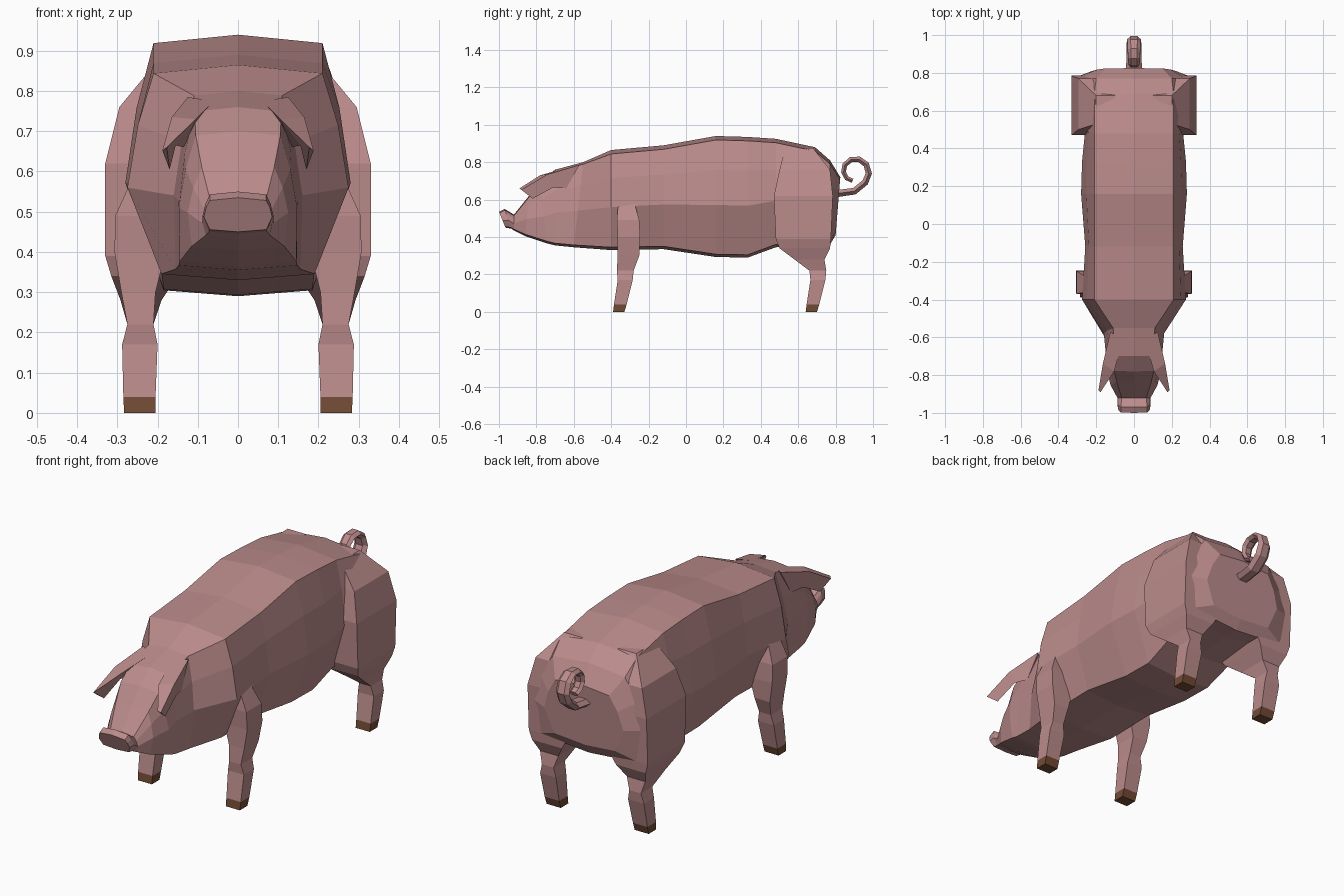
import bpy, bmesh, math
from mathutils import Vector

if "Cube" in bpy.data.objects:
    bpy.data.objects.remove(bpy.data.objects["Cube"])


def material(name, rgb):
    m = bpy.data.materials.new(name)
    m.diffuse_color = (*rgb, 1)
    m.use_nodes = True
    m.node_tree.nodes["Principled BSDF"].inputs["Base Color"].default_value = m.diffuse_color
    return m


SKIN = material("skin", (0.50, 0.26, 0.26))
HOOF = material("hoof", (0.17, 0.07, 0.035))


def loft(name, rings, mat, mirror=False):
    """Bridge equal-length rings of points, cap both ends."""
    bm = bmesh.new()
    vs = [[bm.verts.new(p) for p in r] for r in rings]
    n = len(vs[0])
    for a, b in zip(vs, vs[1:]):
        for i in range(n):
            j = (i + 1) % n
            bm.faces.new((a[i], a[j], b[j], b[i]))
    bm.faces.new(vs[0])
    bm.faces.new(vs[-1])
    bmesh.ops.recalc_face_normals(bm, faces=bm.faces)
    me = bpy.data.meshes.new(name)
    bm.to_mesh(me)
    bm.free()
    me.materials.append(mat)
    ob = bpy.data.objects.new(name, me)
    bpy.context.collection.objects.link(ob)
    if mirror:
        ob.modifiers.new("mirror", 'MIRROR').use_mirror_merge = False
    return ob


def body_ring(y, top, bottom, x_top, x_mid, x_bot, lean=0):
    """Ten-sided section: flat back, bulging sides, narrower belly."""
    h = top - bottom
    half = [(0, top), (x_top, top - .1 * x_top), (x_top + .6 * (x_mid - x_top), bottom + .72 * h),
            (x_mid, bottom + .43 * h), (x_bot, bottom + .08 * x_bot), (0, bottom)]
    outline = half + [(-x, z) for x, z in half[-2:0:-1]]
    return [(x, y + lean * (z - bottom) / h, z) for x, z in outline]


# Body and head, snout to rump
body = [
    (-.965, .535, .45, .07, .085, .07, -.035),
    (-.935, .55, .445, .07, .088, .072, -.035),
    (-.92, .52, .435, .065, .088, .08),
    (-.86, .62, .405, .09, .125, .115, .02),
    (-.74, .70, .365, .105, .147, .145, -.04),
    (-.70, .76, .355, .108, .148, .147),
    (-.60, .80, .345, .11, .16, .155, .05),
    (-.40, .865, .33, .21, .275, .19),
    (-.12, .89, .335, .21, .258, .19),
    (.16, .94, .293, .21, .28, .185),
    (.33, .935, .29, .21, .275, .185),
    (.48, .925, .345, .21, .26, .19),
    (.69, .88, .36, .21, .31, .25),
    (.77, .81, .36, .20, .325, .28),
    (.80, .72, .41, .15, .22, .17, .025),
]
loft("body", [body_ring(*r) for r in body], SKIN)

# Legs: levels are (z, x inner, x outer, y front, y back); front and hind share a shin
shin = [(.22, .21, .275, -.37, -.28), (.17, .20, .288, -.365, -.285),
        (.04, .205, .285, -.385, -.317), (0, .205, .283, -.39, -.33)]


def leg(name, upper, shift):
    lower = [(z, a, b, c + shift, d + shift) for z, a, b, c, d in shin]
    rings = [[(a, c, z), (b, c, z), (b, d, z), (a, d, z)] for z, a, b, c, d in upper + lower]
    loft(name, rings[:-1], SKIN, True)
    loft(name + "_hoof", rings[-2:], HOOF, True)


leg("front_leg", [(.60, .20, .255, -.36, -.28), (.49, .18, .305, -.37, -.25),
                  (.40, .18, .307, -.365, -.245), (.30, .205, .29, -.365, -.25)], 0)
leg("hind_leg", [(.875, .10, .20, .53, .68), (.76, .10, .295, .50, .77),
                 (.62, .10, .33, .47, .785), (.39, .12, .33, .48, .775),
                 (.34, .15, .315, .50, .77), (.28, .19, .292, .58, .74)], 1.03)

# Drooping ears
loft("ear", [
    [(.06, -.62, .775), (.125, -.57, .785), (.135, -.64, .66)],
    [(.105, -.78, .73), (.165, -.74, .735), (.155, -.71, .665)],
    [(.177, -.89, .66), (.188, -.88, .652), (.17, -.82, .605)]], SKIN, True)

# Curly tail: hexagonal tube along an inward spiral
path = [Vector((0, .79, .63)), Vector((0, .90, .645))]
for i in range(9):
    a, r = math.radians(-45 + 38 * i), .082 - .004 * i
    path.append(Vector((0, .9 + r * math.cos(a), .75 + r * math.sin(a))))
rings = []
for i, p in enumerate(path):
    t = (path[min(i + 1, len(path) - 1)] - path[max(i - 1, 0)]).normalized()
    side = Vector((0, -t.z, t.y))
    k = 1 - .04 * i
    rings.append([p + Vector((.042 * k * math.cos(a), 0, 0)) + side * (.022 * k * math.sin(a))
                  for a in (j * math.pi / 3 for j in range(6))])
loft("tail", rings, SKIN)
